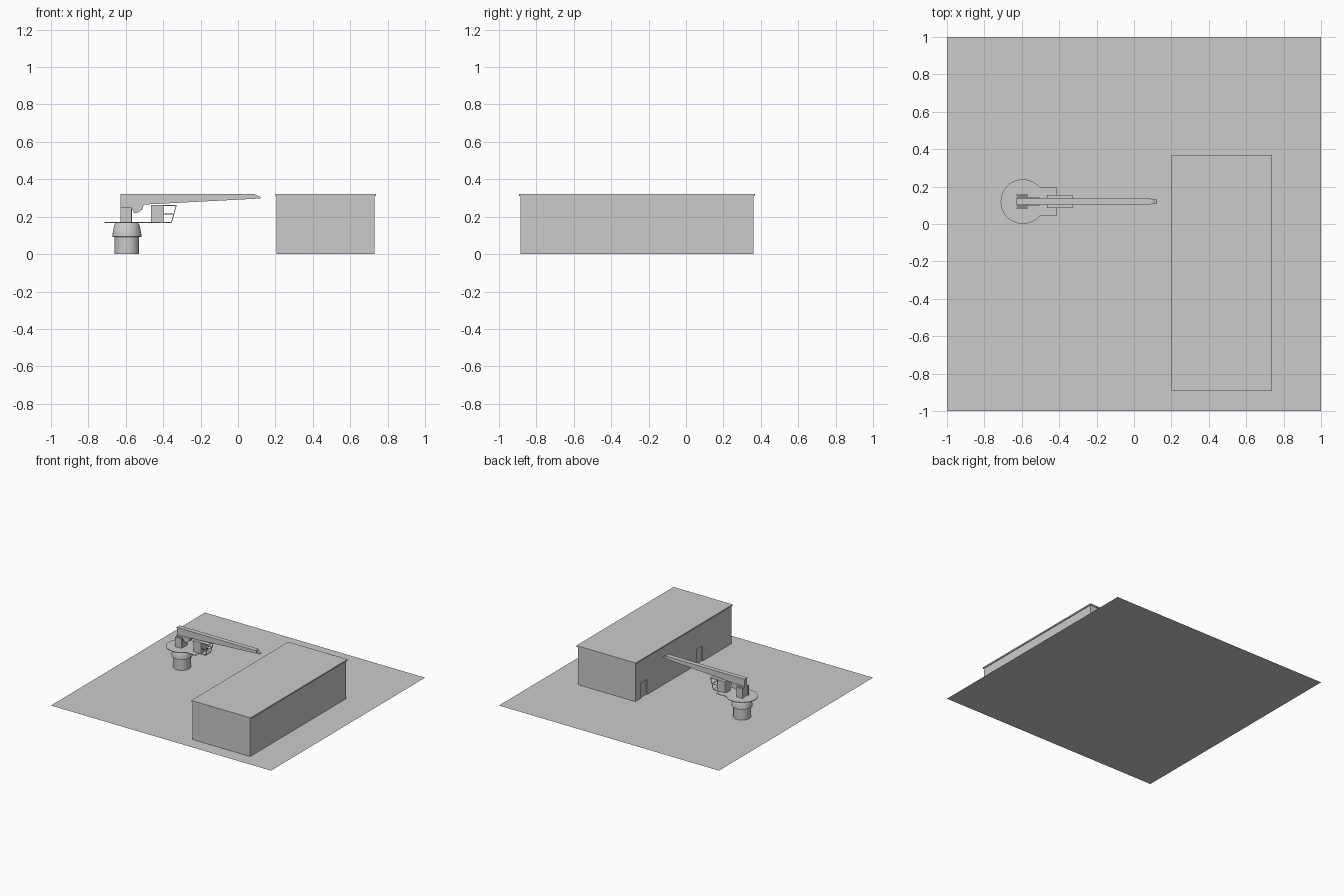
import bpy, bmesh, math
from mathutils import Vector

if "Cube" in bpy.data.objects:
    bpy.data.objects.remove(bpy.data.objects["Cube"])

CX, CY = -0.594, 0.12   # crane axis


def make(name, bm, smooth=False):
    bmesh.ops.recalc_face_normals(bm, faces=bm.faces)
    me = bpy.data.meshes.new(name)
    bm.to_mesh(me)
    bm.free()
    ob = bpy.data.objects.new(name, me)
    bpy.context.collection.objects.link(ob)
    if smooth:
        bpy.context.view_layer.objects.active = ob
        ob.select_set(True)
        bpy.ops.object.shade_smooth_by_angle(angle=math.radians(30))
        ob.select_set(False)
    return ob


def box(name, x0, x1, y0, y1, z0, z1):
    bm = bmesh.new()
    bmesh.ops.create_cube(bm, size=1)
    for v in bm.verts:
        v.co = ((x0 + x1) / 2 + v.co.x * (x1 - x0),
                (y0 + y1) / 2 + v.co.y * (y1 - y0),
                (z0 + z1) / 2 + v.co.z * (z1 - z0))
    return make(name, bm)


def extrude(name, pts, vec):
    bm = bmesh.new()
    f = bm.faces.new([bm.verts.new(p) for p in pts])
    r = bmesh.ops.extrude_face_region(bm, geom=[f], use_keep_orig=True)
    bmesh.ops.translate(bm, vec=vec, verts=[g for g in r["geom"] if isinstance(g, bmesh.types.BMVert)])
    return make(name, bm)


def side_profile(name, pts, half):
    # x-z outline given thickness about the crane's centre plane
    return extrude(name, [(x, CY - half, z) for x, z in pts], (0, 2 * half, 0))


def lathe(name, prof, n=32):
    bm = bmesh.new()
    rings = [[bm.verts.new((CX + r * math.cos(2 * math.pi * i / n),
                            CY + r * math.sin(2 * math.pi * i / n), z)) for i in range(n)]
             for r, z in prof]
    for a, b in zip(rings, rings[1:]):
        for i in range(n):
            j = (i + 1) % n
            bm.faces.new((a[i], a[j], b[j], b[i]))
    bm.faces.new(rings[0])
    bm.faces.new(rings[-1])
    return make(name, bm, True)


def bar(name, a, b, w=0.004):
    a, b = Vector(a), Vector(b)
    d = b - a
    bm = bmesh.new()
    bmesh.ops.create_cube(bm, size=1)
    bmesh.ops.scale(bm, vec=(w, w, d.length), verts=bm.verts)
    bmesh.ops.rotate(bm, matrix=d.to_track_quat('Z', 'Y').to_matrix(), verts=bm.verts)
    bmesh.ops.translate(bm, vec=(a + b) / 2, verts=bm.verts)
    return make(name, bm)


# Ground sheet
bm = bmesh.new()
bmesh.ops.create_grid(bm, x_segments=1, y_segments=1, size=1)
make("ground_slab", bm)

# Warehouse with recessed doors and overhanging flat roof
walls = box("warehouse_walls", 0.207, 0.731, -0.885, 0.361, 0, 0.312)
for i, y in enumerate((0.25, -0.47)):
    cut = box(f"door_cutter_{i}", 0.15, 0.215, y - 0.04, y + 0.04, -0.02, 0.125)
    cut.hide_render = True
    cut.hide_set(True)
    m = walls.modifiers.new("door", 'BOOLEAN')
    m.operation, m.object, m.solver = 'DIFFERENCE', cut, 'EXACT'
box("warehouse_roof", 0.2, 0.738, -0.892, 0.368, 0.311, 0.322)

# Crane pedestal
lathe("pedestal", [(0.066, 0), (0.066, 0.091), (0.078, 0.093), (0.078, 0.1),
                   (0.068, 0.155), (0.058, 0.168)])

# Walkway: disc with a rectangular extension toward the cab
R, h = 0.119, 0.078
a0 = math.asin(h / R)
pts = [(CX + R * math.cos(a), CY + R * math.sin(a), 0.167)
       for a in (a0 + (2 * math.pi - 2 * a0) * i / 28 for i in range(29))]
pts += [(-0.414, CY - h, 0.167), (-0.414, CY + h, 0.167)]
extrude("walkway", pts, (0, 0, 0.005))

# Slewing post with side plates
box("slewing_post", -0.623, -0.568, CY - 0.027, CY + 0.027, 0.17, 0.252)
for s in (-1, 1):
    y = CY + s * 0.036
    box("post_side_plate", -0.628, -0.57, y - 0.005, y + 0.005, 0.17, 0.25)
side_profile("boom_bracket", [(-0.628, 0.262), (-0.628, 0.25), (-0.57, 0.25), (-0.555, 0.218),
                              (-0.535, 0.222), (-0.51, 0.24), (-0.505, 0.265)], 0.022)

# Tapered boom with top flange and hook tip
boom = side_profile("boom", [(-0.628, 0.258), (-0.5, 0.265), (0.094, 0.296),
                             (0.094, 0.318), (-0.628, 0.318)], 0.018)
for v in boom.data.vertices:
    if v.co.x > 0:
        v.co.y = CY + (v.co.y - CY) * 0.75
side_profile("boom_flange", [(-0.628, 0.317), (0.092, 0.317), (0.092, 0.322), (-0.628, 0.322)], 0.019)
side_profile("boom_tip", [(0.09, 0.3), (0.12, 0.296), (0.122, 0.304), (0.1, 0.316), (0.09, 0.316)], 0.01)

# Operator cab: closed rear, open framed front
c = 0.035
box("cab_rear", -0.465, -0.396, CY - c, CY + c, 0.17, 0.262)
box("cab_floor", -0.47, -0.355, CY - c, CY + c, 0.167, 0.173)
box("cab_roof", -0.465, -0.328, CY - c, CY + c, 0.258, 0.263)
for y in (CY - c + 0.002, CY + c - 0.002):
    bar("cab_front_post", (-0.356, y, 0.17), (-0.33, y, 0.26))
    bar("cab_side_rail", (-0.396, y, 0.215), (-0.343, y, 0.215))
bar("cab_front_rail", (-0.343, CY - c, 0.215), (-0.343, CY + c, 0.215))
